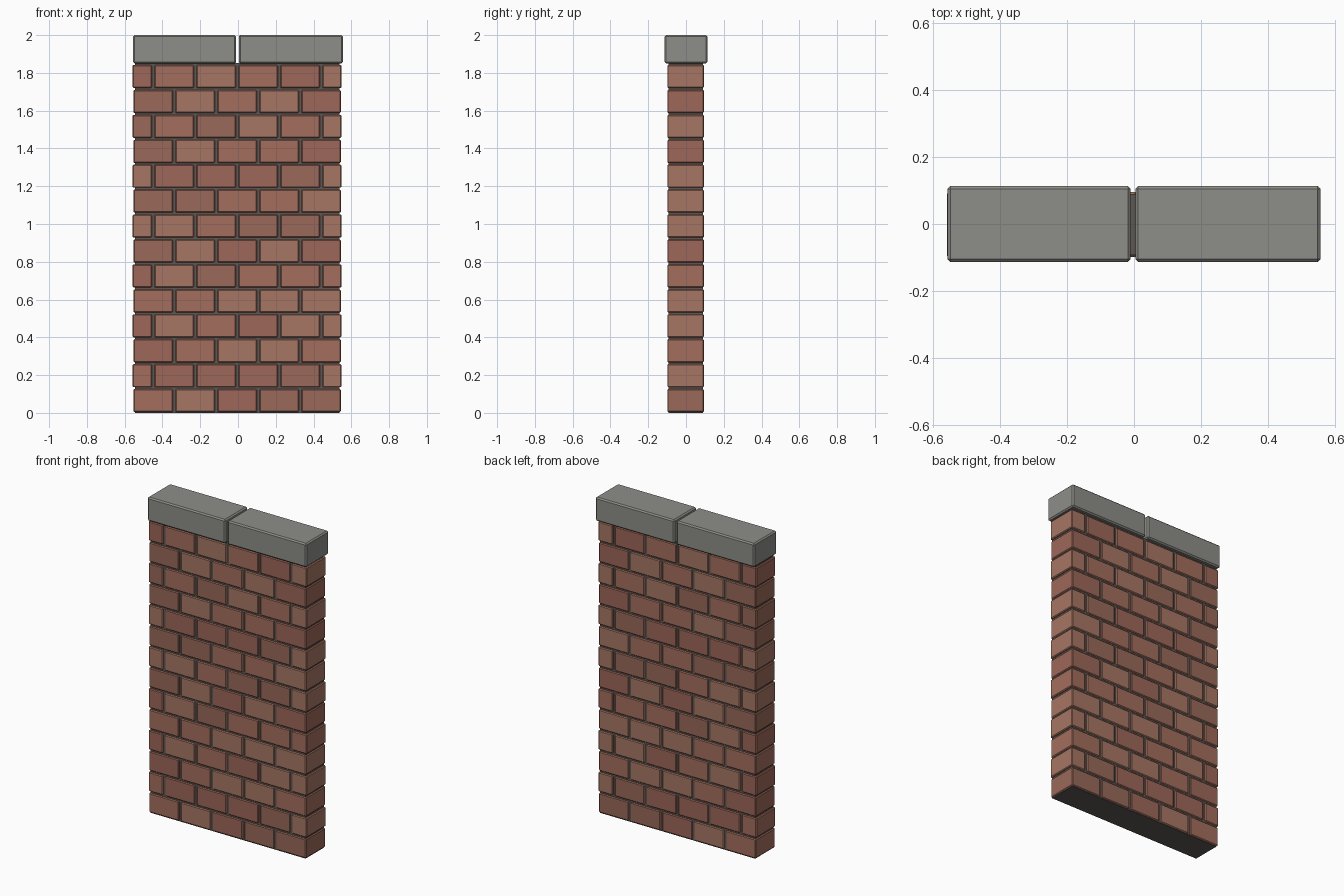
import bpy, bmesh, random

if "Cube" in bpy.data.objects:
    bpy.data.objects.remove(bpy.data.objects["Cube"])

random.seed(4)


def material(name, rgb):
    m = bpy.data.materials.new(name)
    m.diffuse_color = (*rgb, 1)
    m.use_nodes = True
    m.node_tree.nodes["Principled BSDF"].inputs["Base Color"].default_value = m.diffuse_color
    return m


def block(name, x0, x1, depth, z0, z1, bevel, mat, yc=0.0):
    """Box with chamfered edges."""
    bm = bmesh.new()
    bmesh.ops.create_cube(bm, size=1)
    bmesh.ops.scale(bm, vec=(x1 - x0, depth, z1 - z0), verts=bm.verts)
    bmesh.ops.translate(bm, vec=((x0 + x1) / 2, yc, (z0 + z1) / 2), verts=bm.verts)
    if bevel:
        bmesh.ops.bevel(bm, geom=bm.edges[:], offset=bevel, segments=1,
                        affect='EDGES', profile=0.5)
    mesh = bpy.data.meshes.new(name)
    bm.to_mesh(mesh)
    bm.free()
    mesh.materials.append(mat)
    ob = bpy.data.objects.new(name, mesh)
    bpy.context.collection.objects.link(ob)
    return ob


bricks = [material(f"brick_{i}", c) for i, c in enumerate([
    (0.34, 0.135, 0.098), (0.37, 0.155, 0.108), (0.39, 0.18, 0.125), (0.32, 0.14, 0.10)])]
mortar = material("mortar_grey", (0.11, 0.095, 0.085))
stone = material("coping_stone", (0.27, 0.27, 0.25))

COURSES, RISE, PITCH, LENGTH, JOINT = 14, 0.132, 0.2223, 0.209, 0.0133
HEIGHT, DEPTH, LEFT = 0.122, 0.194, -0.554

# mortar core, slightly recessed behind the brick faces
block("mortar_core", -0.546, 0.538, 0.182, 0.0, 1.852, 0, mortar, -0.002)

# brick courses in running bond; odd courses have half bricks at both ends
for row in range(COURSES):
    z = 0.004 + row * RISE
    if row % 2 == 0:
        spans = [(LEFT + i * PITCH, LEFT + i * PITCH + LENGTH) for i in range(5)]
    else:
        half = (LENGTH - JOINT) / 2 + 0.004
        first = LEFT - 0.004
        start = first + half + JOINT
        spans = [(first, first + half)]
        spans += [(start + i * PITCH, start + i * PITCH + LENGTH) for i in range(4)]
        spans.append((start + 4 * PITCH, start + 4 * PITCH + half))
    for i, (a, b) in enumerate(spans):
        block(f"brick_{row}_{i}", a, b, DEPTH, z, z + HEIGHT, 0.005,
              random.choice(bricks), -0.002)

# two coping stones with an open joint between them
block("coping_left", -0.556, -0.01, 0.226, 1.85, 2.0, 0.008, stone)
block("coping_right", 0.004, 0.556, 0.226, 1.85, 2.0, 0.008, stone)
